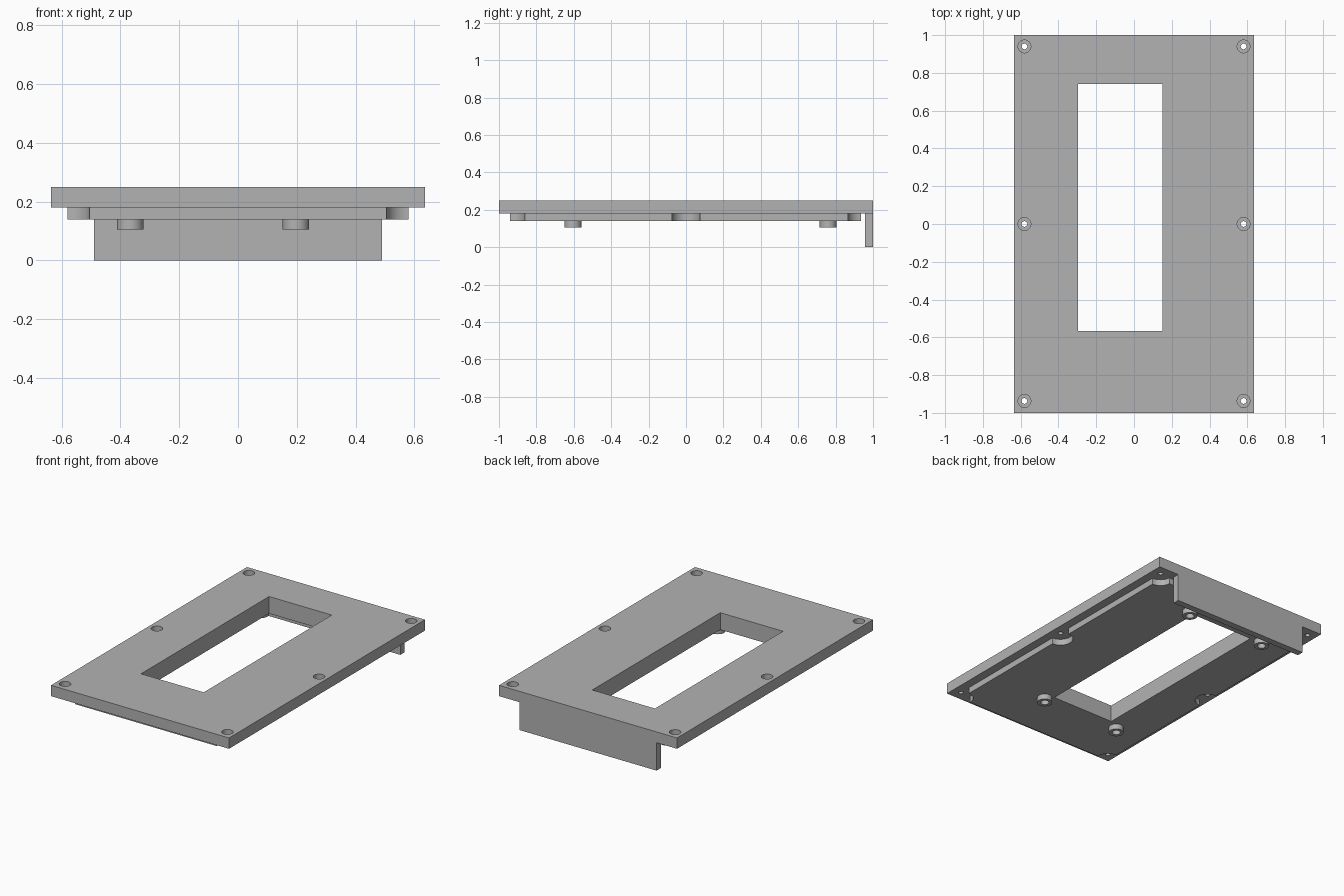
import bpy
import bmesh
from mathutils import Matrix, Vector

if "Cube" in bpy.data.objects:
    bpy.data.objects.remove(bpy.data.objects["Cube"], do_unlink=True)

GREY = (0.45, 0.45, 0.45, 1.0)
grey = bpy.data.materials.new("plain_grey")
grey.use_nodes = True
grey.diffuse_color = GREY
grey.node_tree.nodes["Principled BSDF"].inputs["Base Color"].default_value = GREY

TOP, LEDGE, UNDERSIDE, BOSS_END = 0.25, 0.18, 0.14, 0.105


def add_box(bm, x0, x1, y0, y1, z0, z1):
    low, high = Vector((x0, y0, z0)), Vector((x1, y1, z1))
    size = Matrix.Diagonal((high - low).to_4d())
    size[3][3] = 1
    bmesh.ops.create_cube(bm, size=1, matrix=Matrix.Translation((low + high) / 2) @ size)


def add_cylinder(bm, x, y, radius, z0, z1):
    bmesh.ops.create_cone(bm, cap_ends=True, segments=48, radius1=radius, radius2=radius,
                          depth=z1 - z0, matrix=Matrix.Translation((x, y, (z0 + z1) / 2)))


def make(name, bm):
    mesh = bpy.data.meshes.new(name)
    bm.to_mesh(mesh)
    bm.free()
    mesh.materials.append(grey)
    obj = bpy.data.objects.new(name, mesh)
    bpy.context.collection.objects.link(obj)
    return obj


def cut(obj, name, bm):
    """Subtract the shapes in bm, apply, and remove the cutter."""
    cutter = make(name, bm)
    cutter.hide_render = True
    mod = obj.modifiers.new(name, 'BOOLEAN')
    mod.operation = 'DIFFERENCE'
    mod.solver = 'EXACT'
    mod.object = cutter
    bpy.ops.object.select_all(action='DESELECT')
    bpy.context.view_layer.objects.active = obj
    obj.select_set(True)
    bpy.ops.object.modifier_apply(modifier=mod.name)
    bpy.data.objects.remove(cutter, do_unlink=True)


def smooth(obj):
    bpy.ops.object.select_all(action='DESELECT')
    bpy.context.view_layer.objects.active = obj
    obj.select_set(True)
    bpy.ops.object.shade_smooth_by_angle()


screws = [(x, y) for x in (-0.58, 0.58) for y in (-0.937, 0, 0.94)]
bosses = [(x, y) for x in (-0.367, 0.197) for y in (-0.605, 0.76)]


def window():
    bm = bmesh.new()
    add_box(bm, -0.296, 0.152, -0.567, 0.74, 0, 0.4)
    return bm


# Outer cover plate
bm = bmesh.new()
add_box(bm, -0.636, 0.636, -1, 1, LEDGE, TOP)
plate = make("cover_plate", bm)
cut(plate, "window_cutter", window())

# Counterbored screw holes
for name, radius, bottom in (("recess_cutter", 0.034, 0.215), ("hole_cutter", 0.015, 0.1)):
    bm = bmesh.new()
    for x, y in screws:
        add_cylinder(bm, x, y, radius, bottom, 0.3)
    cut(plate, name, bm)
smooth(plate)

# Raised step below, scalloped around the screws
bm = bmesh.new()
add_box(bm, -0.58, 0.58, -0.94, 0.935, UNDERSIDE, LEDGE)
step = make("inner_step", bm)
cut(step, "window_cutter", window())
bm = bmesh.new()
for x, y in screws:
    add_cylinder(bm, x, y, 0.075, 0.1, 0.22)
cut(step, "scallop_cutter", bm)

# Blind sockets for the hollow bosses
bm = bmesh.new()
for x, y in bosses:
    add_cylinder(bm, x, y, 0.025, 0.1, 0.165)
cut(step, "socket_cutter", bm)
smooth(step)

# Hollow mounting bosses
for number, (x, y) in enumerate(bosses, 1):
    bm = bmesh.new()
    add_cylinder(bm, x, y, 0.045, BOSS_END, UNDERSIDE)
    boss = make(f"mounting_boss_{number}", bm)
    bm = bmesh.new()
    add_cylinder(bm, x, y, 0.025, 0.05, 0.2)
    cut(boss, "bore_cutter", bm)
    smooth(boss)

# Hanging wall at the back edge
bm = bmesh.new()
add_box(bm, -0.49, 0.49, 0.957, 1, 0, LEDGE)
make("back_wall", bm)
